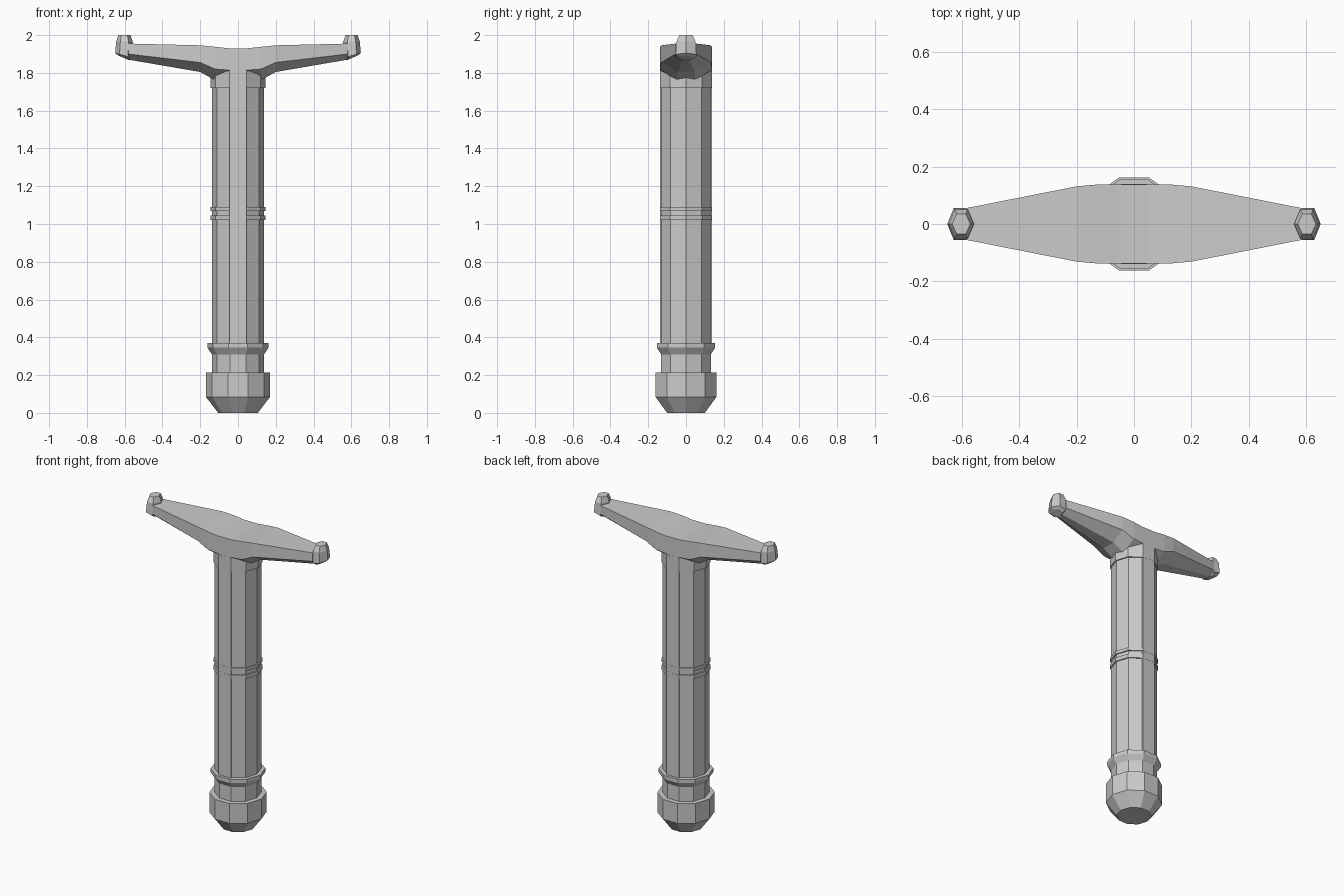
import bpy, bmesh, math

if "Cube" in bpy.data.objects:
    bpy.data.objects.remove(bpy.data.objects["Cube"])

N = 10  # sides of the shaft


def finish(name, bm):
    bmesh.ops.remove_doubles(bm, verts=bm.verts, dist=1e-5)
    bmesh.ops.recalc_face_normals(bm, faces=bm.faces)
    me = bpy.data.meshes.new(name)
    bm.to_mesh(me)
    bm.free()
    ob = bpy.data.objects.new(name, me)
    bpy.context.collection.objects.link(ob)
    return ob


def loft(name, rings):
    """Skin equal-length closed rings of points and cap both ends."""
    bm = bmesh.new()
    vs = [[bm.verts.new(p) for p in r] for r in rings]
    for a, b in zip(vs, vs[1:]):
        for i in range(len(a)):
            j = (i + 1) % len(a)
            bm.faces.new((a[i], a[j], b[j], b[i]))
    bm.faces.new(vs[0][::-1])
    bm.faces.new(vs[-1])
    return finish(name, bm)


def turned(name, profile):
    """Ten-sided solid from (radius, z) pairs."""
    ang = [2 * math.pi * i / N for i in range(N)]
    return loft(name, [[(r * math.cos(a), r * math.sin(a), z) for a in ang]
                       for r, z in profile])


# Pommel, lower flange and shaft in one stepped profile
turned("handle", [(0.105, 0), (0.17, 0.085), (0.17, 0.215), (0.138, 0.2151),
                  (0.138, 0.31), (0.162, 0.345), (0.162, 0.37),
                  (0.138, 0.3701), (0.138, 1.85)])

# Thin bands at mid shaft and the collar below the head
for name, z0, z1 in (("lower_band", 1.02, 1.045), ("upper_band", 1.07, 1.09),
                     ("head_collar", 1.72, 1.81)):
    turned(name, [(0.146, z0), (0.146, z1)])

# Flat strips down the front and back of the shaft
for name, s in (("front_strip", -1), ("back_strip", 1)):
    loft(name, [[(x, s * y, z) for x, y in
                 ((-0.045, 0.12), (0.045, 0.12), (0.045, 0.138), (-0.045, 0.138))]
                for z in (0.365, 1.93)])

# Crossbar: x, half width, top, side bottom, keel bottom
half = [(0.05, 0.138, 1.93, 1.815, 1.76), (0.12, 0.138, 1.938, 1.82, 1.76),
        (0.20, 0.131, 1.946, 1.855, 1.805), (0.58, 0.056, 1.955, 1.90, 1.87)]
stations = [(-s[0],) + s[1:] for s in reversed(half)] + half
loft("crossbar", [[(x, -w, t), (x, w, t), (x, w, b), (x, 0.35 * w, k),
                   (x, -0.35 * w, k), (x, -w, b)]
                  for x, w, t, b, k in stations])

# Hexagonal upturned tips: inner x, outer x, half width, inner z, outer z
tip = [(0.575, 0.635, 0.035, 1.866, 1.893), (0.56, 0.65, 0.055, 1.88, 1.905),
       (0.557, 0.645, 0.051, 1.965, 1.965), (0.57, 0.633, 0.035, 2.0, 2.0)]
for name, s in (("left_tip", -1), ("right_tip", 1)):
    rings = []
    for xi, xo, w, zi, zo in tip:
        ring = []
        for f, y in ((0, 0), (0.25, w), (0.75, w), (1, 0), (0.75, -w), (0.25, -w)):
            ring.append((s * (xi + f * (xo - xi)), y, zi + f * (zo - zi)))
        rings.append(ring)
    loft(name, rings)
